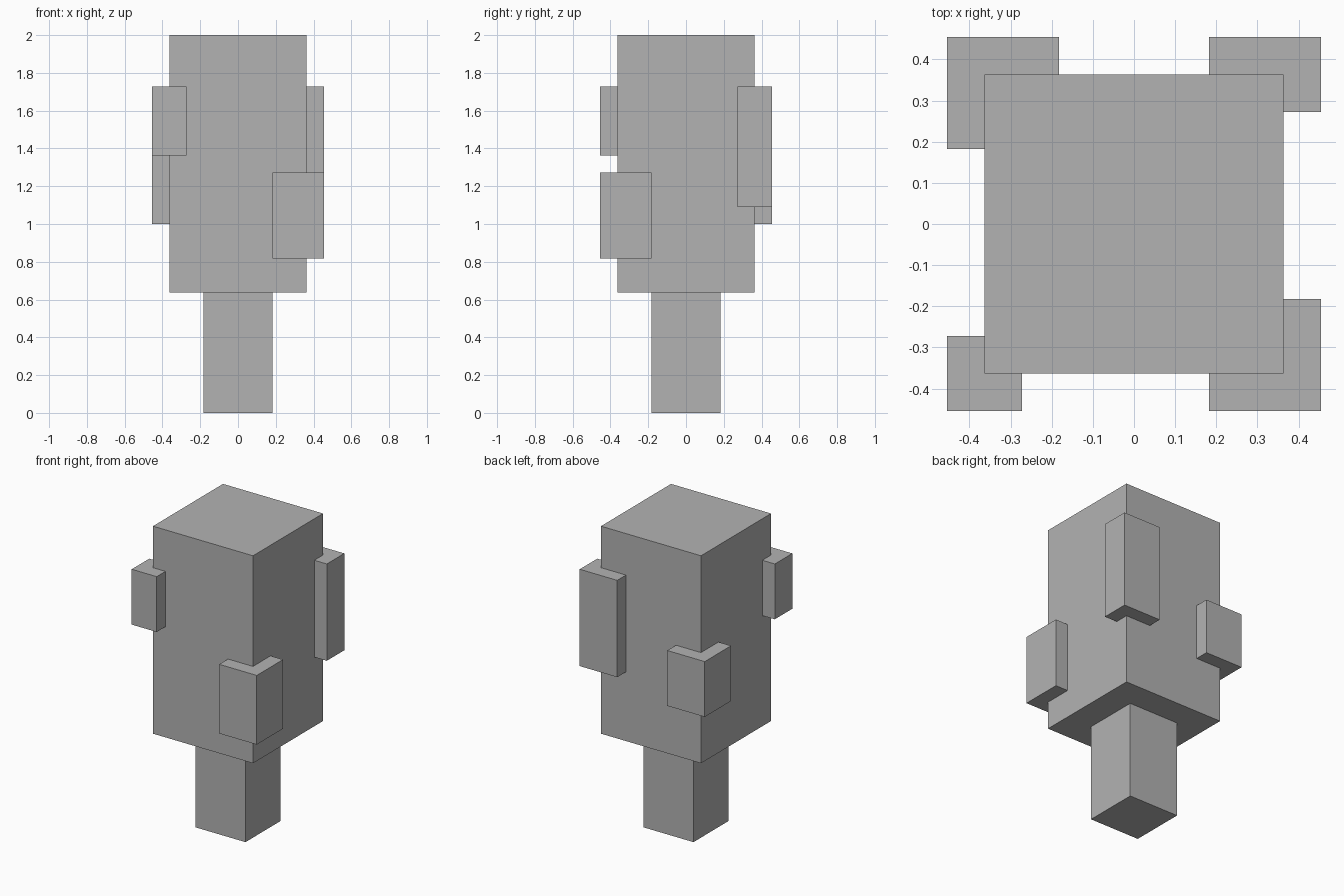
import bpy
from mathutils import Vector

if "Cube" in bpy.data.objects:
    bpy.data.objects.remove(bpy.data.objects["Cube"], do_unlink=True)

UNIT = 2 / 22  # the whole model sits on a grid 22 blocks tall

grey = bpy.data.materials.new("plain_grey")
grey.use_nodes = True
colour = (0.45, 0.45, 0.45, 1)
grey.diffuse_color = colour
grey.node_tree.nodes["Principled BSDF"].inputs["Base Color"].default_value = colour


def block(name, low, high):
    """Box between two opposite corners, given in grid blocks."""
    low, high = Vector(low) * UNIT, Vector(high) * UNIT
    bpy.ops.mesh.primitive_cube_add(size=1, location=(low + high) / 2)
    obj = bpy.context.object
    obj.name = name
    obj.scale = high - low
    bpy.ops.object.transform_apply(location=False, rotation=False, scale=True)
    obj.data.materials.append(grey)


def corner_block(name, side_x, side_y, width, depth, bottom, top):
    """Box wrapped around one vertical edge of the body."""
    xs = sorted((side_x * 5, side_x * (5 - width)))
    ys = sorted((side_y * 5, side_y * (5 - depth)))
    block(name, (xs[0], ys[0], bottom), (xs[1], ys[1], top))


# Stem and main body
block("stem", (-2, -2, 0), (2, 2, 7))
block("body", (-4, -4, 7), (4, 4, 22))

# Raised blocks on the four body edges
corner_block("front_right_block", -1, -1, 2, 2, 15, 19)
corner_block("front_left_block", 1, -1, 3, 3, 9, 14)
corner_block("back_left_block", 1, 1, 3, 2, 12, 19)
corner_block("back_right_block", -1, 1, 3, 3, 11, 15)
